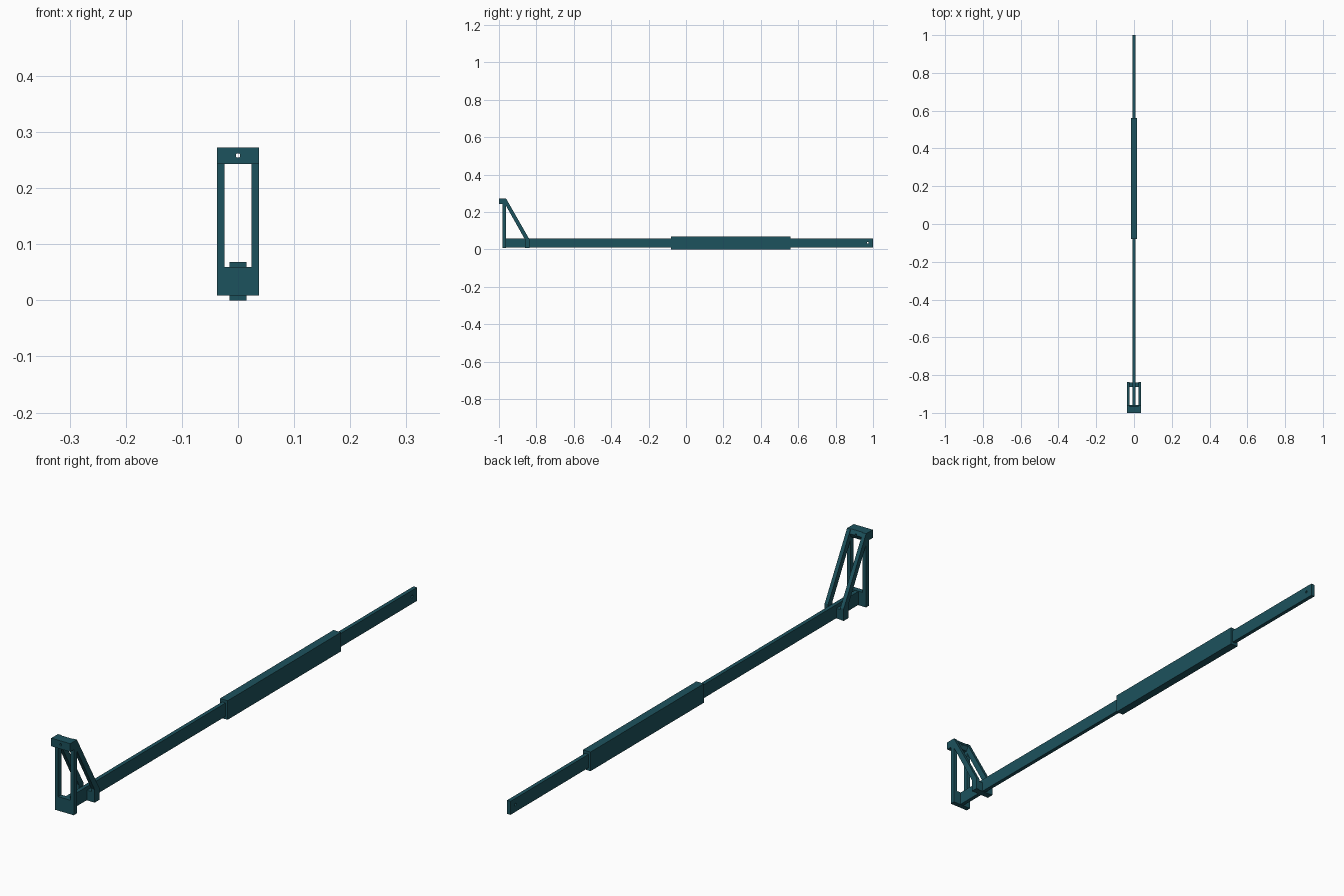
import bpy, bmesh, math
from mathutils import Matrix

if "Cube" in bpy.data.objects:
    bpy.data.objects.remove(bpy.data.objects["Cube"])

mat = bpy.data.materials.new("dark_teal")
mat.diffuse_color = (0.012, 0.085, 0.11, 1)
mat.use_nodes = True
mat.node_tree.nodes["Principled BSDF"].inputs["Base Color"].default_value = mat.diffuse_color


def prism(name, profile, x0, x1):
    """Extrude a (y, z) profile from x0 to x1."""
    bm = bmesh.new()
    face = bm.faces.new([bm.verts.new((x0, y, z)) for y, z in profile])
    ext = bmesh.ops.extrude_face_region(bm, geom=[face])
    moved = [v for v in ext["geom"] if isinstance(v, bmesh.types.BMVert)]
    bmesh.ops.translate(bm, verts=moved, vec=(x1 - x0, 0, 0))
    bmesh.ops.recalc_face_normals(bm, faces=bm.faces)
    me = bpy.data.meshes.new(name)
    bm.to_mesh(me)
    bm.free()
    ob = bpy.data.objects.new(name, me)
    bpy.context.collection.objects.link(ob)
    me.materials.append(mat)
    return ob


def box(name, x0, x1, y0, y1, z0, z1):
    return prism(name, [(y0, z0), (y1, z0), (y1, z1), (y0, z1)], x0, x1)


def drill(ob, axis, centre, radius):
    """Cut a small round hole through a part."""
    bm = bmesh.new()
    bmesh.ops.create_cone(bm, cap_ends=True, segments=16, radius1=radius,
                          radius2=radius, depth=0.2,
                          matrix=Matrix.Translation(centre) @ Matrix.Rotation(math.pi / 2, 4, axis))
    me = bpy.data.meshes.new("hole_cutter")
    bm.to_mesh(me)
    bm.free()
    cutter = bpy.data.objects.new("hole_cutter", me)
    bpy.context.collection.objects.link(cutter)
    cutter.hide_render = True
    cutter.hide_viewport = True
    mod = ob.modifiers.new("hole", "BOOLEAN")
    mod.operation = "DIFFERENCE"
    mod.solver = "EXACT"
    mod.object = cutter


# Long bar with a pin hole in its far end, and the grip sleeve
bar = box("long_bar", -0.007, 0.007, -0.975, 1.0, 0.01, 0.058)
drill(bar, "Y", (0, 0.972, 0.036), 0.005)
box("sleeve", -0.015, 0.015, -0.08, 0.56, 0.0, 0.068)

# Upright frame: foot, top block with a hole, rear crosspiece
W, IN = 0.0375, 0.024
box("front_foot", -W, W, -0.98, -0.962, 0.009, 0.059)
top = prism("top_block", [(-1.0, 0.243), (-0.965, 0.243), (-0.957, 0.258),
                          (-0.965, 0.272), (-1.0, 0.272)], -W, W)
drill(top, "X", (0, -0.98, 0.258), 0.004)
box("rear_crosspiece", -W, W, -0.862, -0.838, 0.009, 0.045)

# Posts and diagonal braces on both sides
for side, s in (("left", -1), ("right", 1)):
    a, b = sorted((s * IN, s * W))
    box(side + "_post", a, b, -0.98, -0.962, 0.059, 0.243)
    prism(side + "_brace", [(-0.98, 0.272), (-0.962, 0.272), (-0.836, 0.052),
                            (-0.836, 0.009), (-0.862, 0.009), (-0.862, 0.055),
                            (-0.965, 0.238)], a, b)
